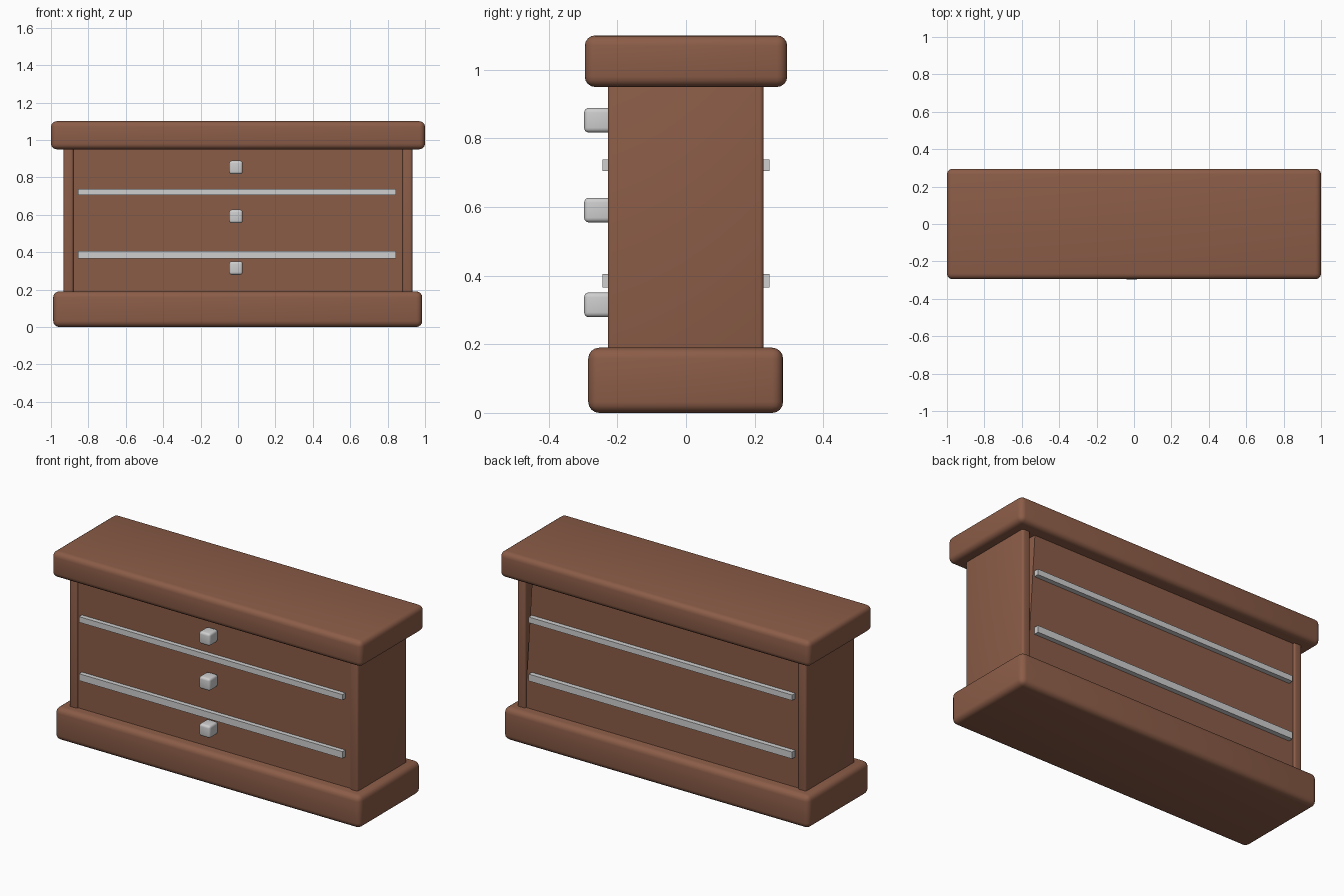
import bpy
import math

old = bpy.data.objects.get("Cube")
if old:
    bpy.data.objects.remove(old, do_unlink=True)


def make_material(name, color, roughness):
    mat = bpy.data.materials.new(name)
    mat.use_nodes = True
    mat.diffuse_color = color
    bsdf = mat.node_tree.nodes["Principled BSDF"]
    bsdf.inputs["Base Color"].default_value = color
    bsdf.inputs["Roughness"].default_value = roughness
    return mat


wood = make_material("brown wood", (0.26, 0.108, 0.064, 1), 0.7)
metal = make_material("pale metal", (0.62, 0.62, 0.62, 1), 0.5)


def box(name, xs, ys, zs, mat, bevel=0.0):
    """Box from min/max ranges with optional rounded edges."""
    center = [(r[0] + r[1]) / 2 for r in (xs, ys, zs)]
    size = [r[1] - r[0] for r in (xs, ys, zs)]
    bpy.ops.mesh.primitive_cube_add(size=1, location=center)
    ob = bpy.context.object
    ob.name = name
    ob.scale = size
    bpy.ops.object.transform_apply(location=False, rotation=False, scale=True)
    ob.data.materials.append(mat)
    if bevel:
        mod = ob.modifiers.new("rounded edges", 'BEVEL')
        mod.width = bevel
        mod.segments = 4
        bpy.ops.object.modifier_apply(modifier=mod.name)
        bpy.ops.object.shade_smooth_by_angle(angle=math.radians(40))
    return ob


# Base and top slabs
box("base", (-0.988, 0.985), (-0.285, 0.283), (0, 0.19), wood, 0.032)
box("top_slab", (-1, 1), (-0.295, 0.295), (0.95, 1.10), wood, 0.03)

# Drawer body, with its upper rear corner pulled in from the side panel
body = box("drawer_body", (-0.89, 0.89), (-0.218, 0.215), (0.15, 0.98), wood)
for v in body.data.vertices:
    if v.co.x > 0 and v.co.y > 0 and v.co.z > 0:
        v.co.x -= 0.05

# Side panels
for name, side in (("right_side_panel", -1), ("left_side_panel", 1)):
    xs = sorted((side * 0.88, side * 0.932))
    box(name, xs, (-0.228, 0.226), (0.15, 0.98), wood, 0.012)

# Divider strips on front and back
for level, zs in (("lower", (0.365, 0.405)), ("upper", (0.705, 0.738))):
    box(level + "_front_strip", (-0.855, 0.845), (-0.244, -0.2), zs, metal)
    box(level + "_back_strip", (-0.855, 0.845), (0.2, 0.243), zs, metal)

# Drawer knobs
for level, z in (("lower", 0.315), ("middle", 0.591), ("upper", 0.853)):
    box(level + "_knob", (-0.047, 0.025), (-0.297, -0.216),
        (z - 0.036, z + 0.036), metal, 0.014)
